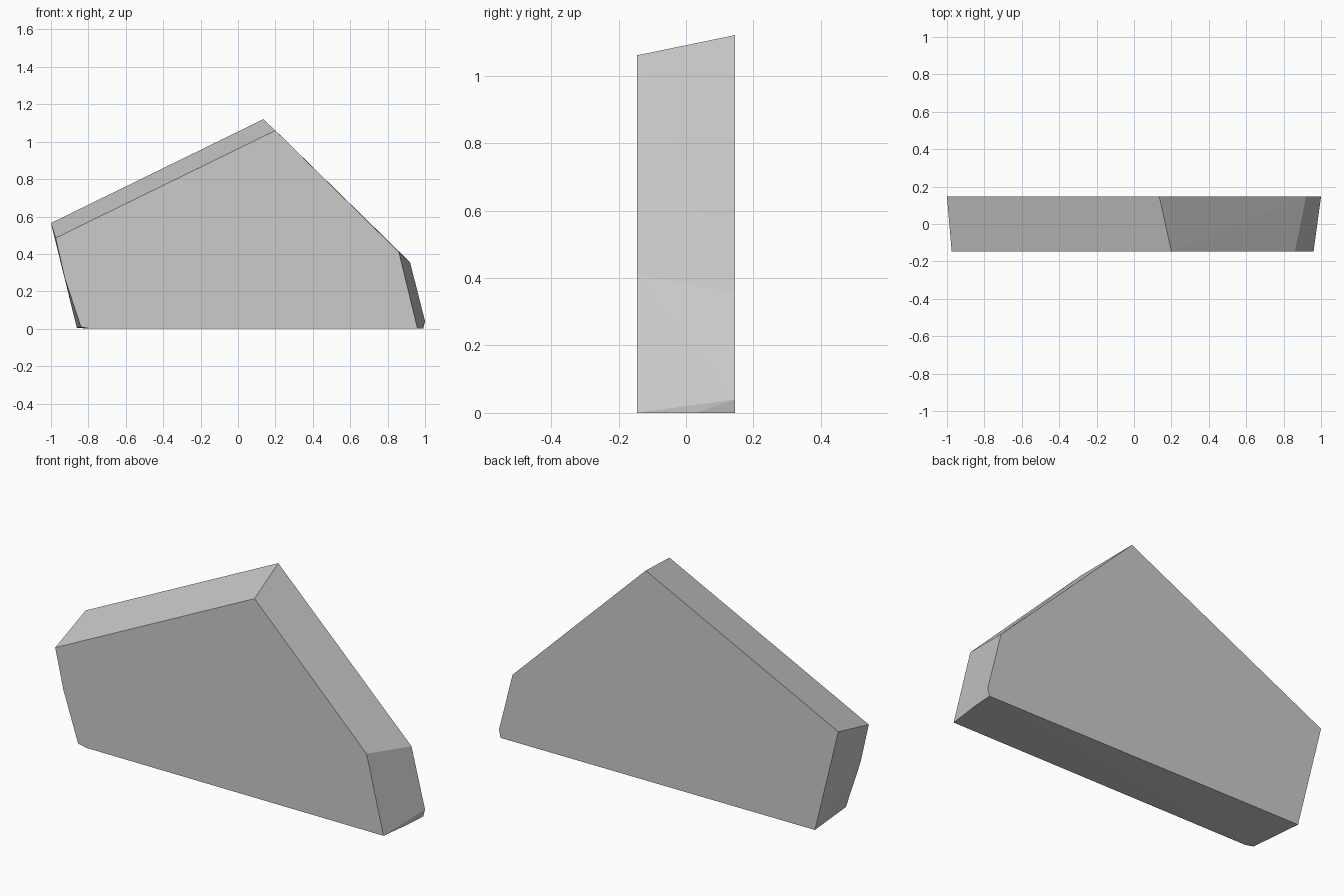
import bpy
import bmesh

cube = bpy.data.objects.get("Cube")
if cube:
    bpy.data.objects.remove(cube, do_unlink=True)

# Plain grey stone
stone = bpy.data.materials.new("stone_grey")
stone.use_nodes = True
grey = (0.6, 0.6, 0.6, 1.0)
stone.diffuse_color = grey
stone.node_tree.nodes["Principled BSDF"].inputs["Base Color"].default_value = grey

# Front and back outlines of the slab, as (x, z)
half_depth = 0.146
front_outline = [(-0.975, 0.485), (0.2, 1.06), (0.86, 0.41),
                 (0.96, 0), (-0.79, 0), (-0.84, 0.01), (-0.926, 0.27)]
back_outline = [(-1, 0.565), (0.135, 1.12), (0.92, 0.355),
                (1, 0.04), (0.99, 0), (-0.862, 0.005)]
chipped_corner = (0.982, 0.03, 0)

# The slab is the convex block spanning both outlines
bm = bmesh.new()
for outline, y in ((front_outline, -half_depth), (back_outline, half_depth)):
    for x, z in outline:
        bm.verts.new((x, y, z))
bm.verts.new(chipped_corner)
bmesh.ops.convex_hull(bm, input=bm.verts[:])

# Merge the hull triangles into flat faces
bmesh.ops.dissolve_limit(bm, angle_limit=0.015, verts=bm.verts[:], edges=bm.edges[:])
bmesh.ops.recalc_face_normals(bm, faces=bm.faces[:])

mesh = bpy.data.meshes.new("stone_slab")
bm.to_mesh(mesh)
bm.free()
mesh.materials.append(stone)
slab = bpy.data.objects.new("stone_slab", mesh)
bpy.context.collection.objects.link(slab)
